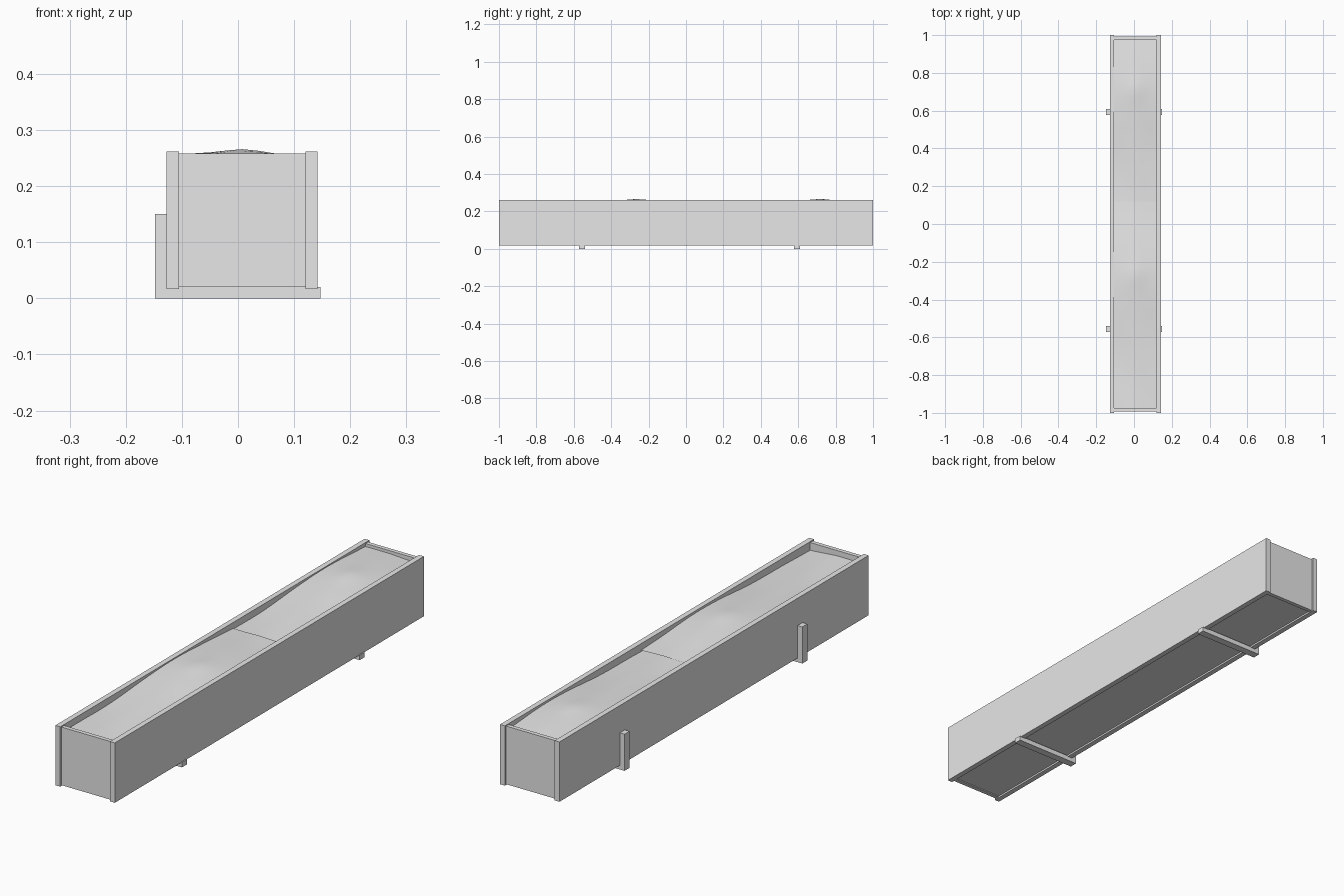
import bpy, bmesh, math

cube = bpy.data.objects.get("Cube")
if cube:
    bpy.data.objects.remove(cube, do_unlink=True)

GREY = (0.8, 0.8, 0.8, 1)
mat = bpy.data.materials.new("light grey")
mat.use_nodes = True
mat.diffuse_color = GREY
mat.node_tree.nodes["Principled BSDF"].inputs["Base Color"].default_value = GREY


def make_object(name, bm):
    mesh = bpy.data.meshes.new(name)
    bmesh.ops.recalc_face_normals(bm, faces=bm.faces)
    bm.to_mesh(mesh)
    bm.free()
    mesh.materials.append(mat)
    obj = bpy.data.objects.new(name, mesh)
    bpy.context.collection.objects.link(obj)
    return obj


def box(name, x, y, z):
    """Box from (low, high) pairs on each axis."""
    bm = bmesh.new()
    bmesh.ops.create_cube(bm, size=1)
    for v in bm.verts:
        v.co = [a + (b - a) * (c + 0.5) for (a, b), c in zip((x, y, z), v.co)]
    return make_object(name, bm)


# Trough: long side boards, recessed end boards and floor
INNER = (-0.105, 0.12)
box("right_side_board", (-0.127, INNER[0]), (-1, 1), (0.017, 0.262))
box("left_side_board", (INNER[1], 0.142), (-1, 1), (0.017, 0.262))
box("front_end_board", INNER, (-0.992, -0.975), (0.02, 0.258))
box("back_end_board", INNER, (0.975, 0.992), (0.02, 0.258))
box("floor_board", INNER, (-0.975, 0.975), (0.024, 0.04))

# L-shaped brackets: a bar under the floor and a post on the right side
for label, y in (("front", -0.557), ("back", 0.593)):
    span = (y - 0.016, y + 0.016)
    box(label + "_bracket_bar", (-0.127, 0.147), span, (0, 0.02))
    box(label + "_bracket_post", (-0.148, -0.127), span, (0, 0.15))


# Soil: two matching mounded pieces that overlap near the middle
def soil_height(x, t):
    mound = math.exp(-(t / 0.3) ** 2)
    ridge = 0.006 * math.exp(-((x - 0.01) / 0.05) ** 2 - (t / 0.06) ** 2)
    ripple = 0.002 * math.sin(14 * t + 20 * x)
    lean = -0.06 * max(x - 0.01, 0) - 0.02 * max(0.01 - x, 0)
    return 0.235 + 0.025 * mound + ridge + ripple * (1 - mound) + lean


def soil(name, low, high, peak):
    bm = bmesh.new()
    bmesh.ops.create_grid(bm, x_segments=8, y_segments=28, size=0.5)
    for v in bm.verts:
        x = INNER[0] + (INNER[1] - INNER[0]) * (v.co.x + 0.5)
        y = low + (high - low) * (v.co.y + 0.5)
        v.co = (x, y, soil_height(x, y - peak))
    obj = make_object(name, bm)
    for p in obj.data.polygons:
        p.use_smooth = True


soil("front_soil", -0.975, 0.12, -0.265)
soil("back_soil", 0.03, 0.975, 0.715)
